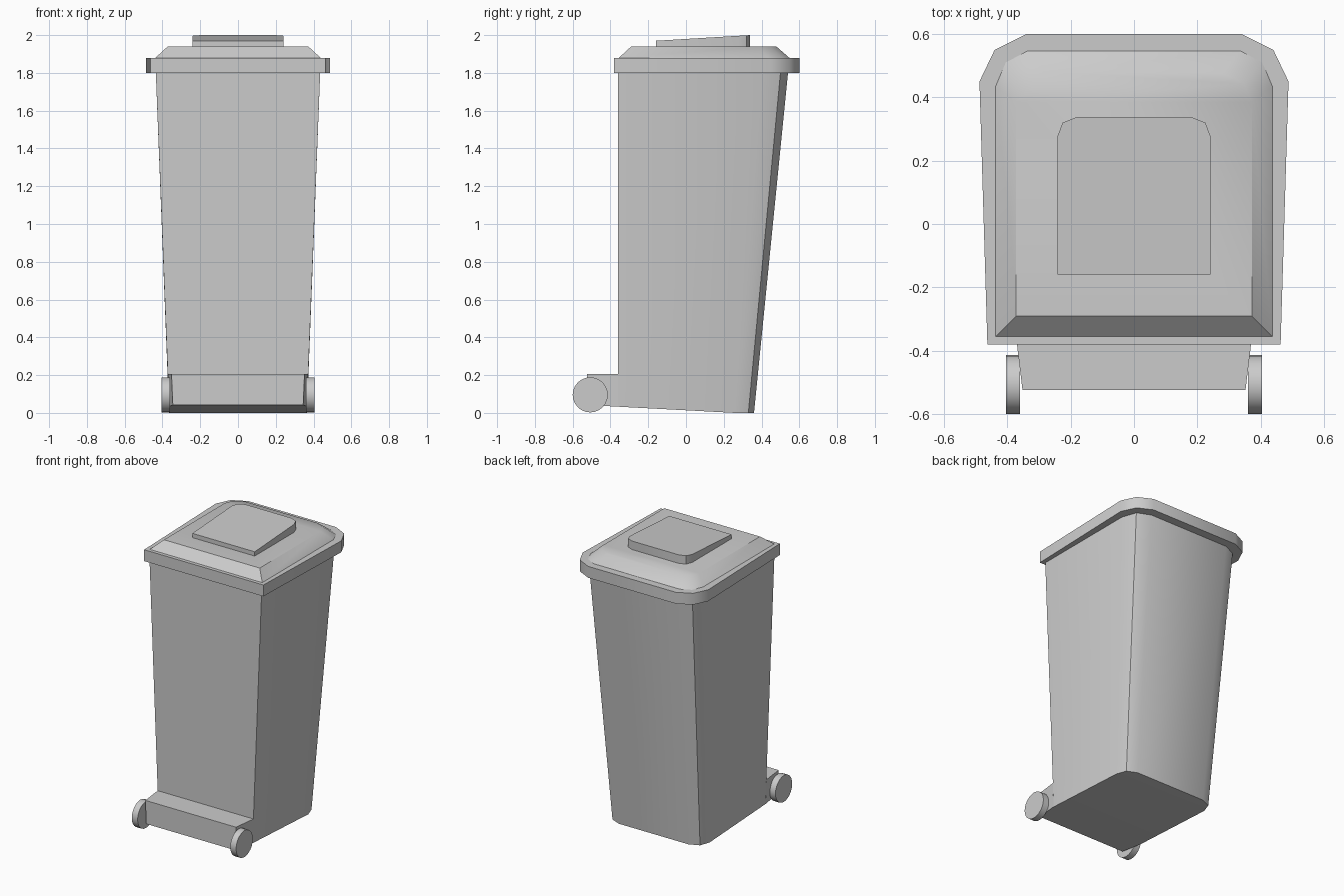
import bpy, bmesh
from math import radians
from mathutils import Matrix

if "Cube" in bpy.data.objects:
    bpy.data.objects.remove(bpy.data.objects["Cube"])


def finish(bm, name):
    bmesh.ops.recalc_face_normals(bm, faces=bm.faces)
    me = bpy.data.meshes.new(name)
    bm.to_mesh(me)
    bm.free()
    me.shade_smooth()
    me.set_sharp_from_angle(angle=radians(40))
    ob = bpy.data.objects.new(name, me)
    bpy.context.collection.objects.link(ob)
    return ob


def loft(name, sections):
    """Each section: (right half outline front to back, z function of y); mirrored in x and lofted."""
    bm = bmesh.new()
    rings = []
    for half, z in sections:
        pts = half + [(-x, y) for x, y in reversed(half)]
        rings.append([bm.verts.new((x, y, z(y))) for x, y in pts])
    n = len(rings[0])
    for a, b in zip(rings, rings[1:]):
        for i in range(n):
            j = (i + 1) % n
            bm.faces.new((a[i], a[j], b[j], b[i]))
    # caps, split where the corner bevel begins
    for r in (rings[0], rings[-1]):
        bm.faces.new((r[0], r[1], r[-2], r[-1]))
        if n > 4:
            bm.faces.new(r[1:-1])
    return finish(bm, name)


def flat(h):
    return lambda y: h


def underside(y):
    return max(0.0, (0.26 - y) * 0.053)


# Tapered bin body with bevelled rear corners and a sloping underside
loft("bin_body", [
    ([(0.365, -0.36), (0.365, 0.26), (0.34, 0.33), (0.27, 0.36)], underside),
    ([(0.435, -0.36), (0.435, 0.40), (0.40, 0.50), (0.31, 0.54)], flat(1.8)),
])

# Lid: overhanging rim, then a sloped raised panel
rim = [(0.463, -0.38), (0.488, 0.45), (0.44, 0.55), (0.34, 0.60)]
loft("lid_rim", [(rim, flat(1.80)), (rim, flat(1.88))])
loft("lid_panel", [
    ([(0.437, -0.355), (0.437, 0.435), (0.405, 0.51), (0.335, 0.547)], flat(1.88)),
    ([(0.372, -0.29), (0.372, 0.385), (0.348, 0.443), (0.28, 0.478)], flat(1.94)),
])

# Wedge-shaped pad on top of the lid
pad = [(0.242, -0.16), (0.242, 0.277), (0.225, 0.32), (0.18, 0.338)]
loft("lid_pad", [(pad, flat(1.94)), (pad, lambda y: 1.97 + (y + 0.16) * 0.06)])

# Axle housing at the foot of the front
loft("axle_housing", [
    ([(0.345, -0.525), (0.366, -0.36)], underside),
    ([(0.352, -0.525), (0.372, -0.36)], flat(0.205)),
])

# Wheels
for side, label in ((-1, "left"), (1, "right")):
    bm = bmesh.new()
    place = Matrix.Translation((side * 0.3825, -0.507, 0.0955)) @ Matrix.Rotation(radians(90), 4, 'Y')
    bmesh.ops.create_cone(bm, cap_ends=True, segments=24, radius1=0.093, radius2=0.093,
                          depth=0.045, matrix=place)
    finish(bm, "wheel_" + label)
